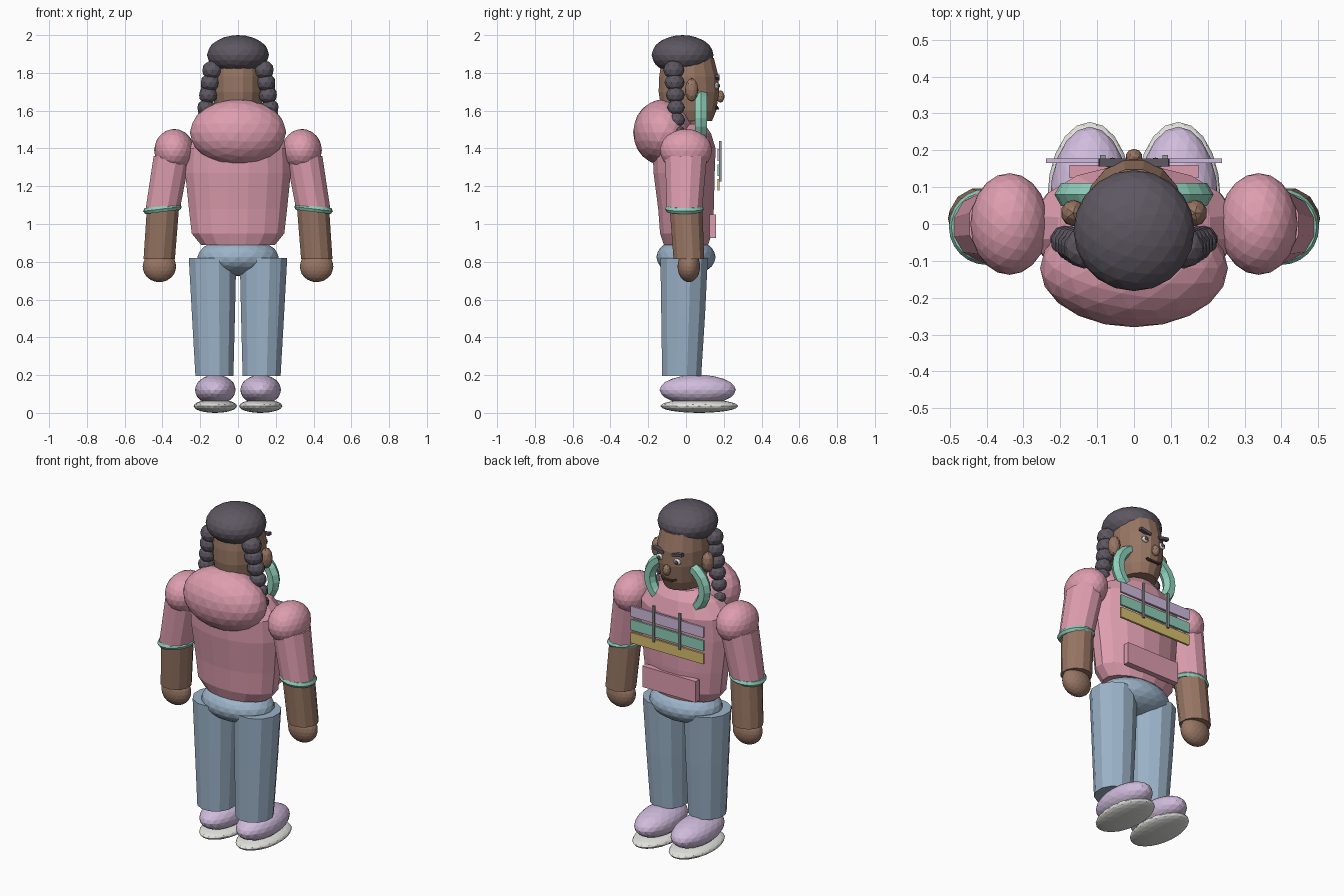
import bpy, bmesh, math
from mathutils import Matrix, Vector

if "Cube" in bpy.data.objects:
    bpy.data.objects.remove(bpy.data.objects["Cube"], do_unlink=True)


def material(name, r, g, b):
    m = bpy.data.materials.new(name)
    m.use_nodes = True
    m.diffuse_color = (r, g, b, 1)
    m.node_tree.nodes["Principled BSDF"].inputs["Base Color"].default_value = (r, g, b, 1)
    return m


PINK = material("pink", .73, .34, .43)
SKIN = material("brown skin", .31, .18, .125)
HAIR = material("charcoal", .11, .095, .12)
BLUE = material("denim blue", .33, .45, .58)
LILAC = material("lilac", .63, .50, .72)
WHITE = material("off white", .76, .76, .72)
TEAL = material("teal", .27, .62, .49)
GOLD = material("mustard", .68, .52, .16)
GREY = material("grey", .3, .3, .32)
MOUTH = material("dark brown", .09, .045, .04)


def finish(name, bm, mat):
    mesh = bpy.data.meshes.new(name)
    bmesh.ops.recalc_face_normals(bm, faces=bm.faces)
    bm.to_mesh(mesh)
    bm.free()
    mesh.materials.append(mat)
    ob = bpy.data.objects.new(name, mesh)
    bpy.context.collection.objects.link(ob)
    return ob


def ball(name, mat, loc, size, detail=3):
    bm = bmesh.new()
    bmesh.ops.create_icosphere(bm, subdivisions=detail, radius=1,
                               matrix=Matrix.LocRotScale(Vector(loc), None, Vector(size)))
    return finish(name, bm, mat)


def box(name, mat, loc, size, tilt=0):
    bm = bmesh.new()
    turn = Matrix.Rotation(tilt, 3, 'Y')
    bmesh.ops.create_cube(bm, size=1, matrix=Matrix.LocRotScale(Vector(loc), turn, Vector(size)))
    return finish(name, bm, mat)


def loft(name, mat, rings, sides=12):
    """Skin elliptical rings given as (x, y, z, radius x, radius y)."""
    bm = bmesh.new()
    loops = []
    for x, y, z, rx, ry in rings:
        angles = [math.tau * (i + .5) / sides for i in range(sides)]
        loops.append([bm.verts.new((x + rx * math.cos(a), y + ry * math.sin(a), z)) for a in angles])
    for low, high in zip(loops, loops[1:]):
        for i in range(sides):
            j = (i + 1) % sides
            bm.faces.new((low[i], low[j], high[j], high[i]))
    bm.faces.new(loops[0][::-1])
    bm.faces.new(loops[-1])
    return finish(name, bm, mat)


def ring(name, mat, loc, major, minor, turn, squash=1, around=24, tube=6):
    bm = bmesh.new()
    rows = []
    for i in range(around):
        a = math.tau * i / around
        row = []
        for k in range(tube):
            b = math.tau * k / tube
            r = major + minor * math.cos(b)
            p = Vector((r * math.cos(a), r * math.sin(a) * squash, minor * math.sin(b)))
            row.append(bm.verts.new(turn @ p + Vector(loc)))
        rows.append(row)
    for i in range(around):
        n = (i + 1) % around
        for k in range(tube):
            m = (k + 1) % tube
            bm.faces.new((rows[i][k], rows[n][k], rows[n][m], rows[i][m]))
    return finish(name, bm, mat)


# Torso, hood and hips
loft("torso", PINK, [(0, 0, .89, .20, .12), (0, 0, .95, .25, .14), (0, 0, 1.08, .265, .15),
                     (0, -.01, 1.27, .285, .165), (0, -.01, 1.40, .28, .17),
                     (0, -.01, 1.48, .21, .145), (0, 0, 1.53, .11, .10)], 16)
ball("hood", PINK, (0, -.12, 1.485), (.255, .16, .175))
ball("hips", BLUE, (0, 0, .825), (.215, .157, .10))

# Chest stripes, bars and pocket
for label, mat, z in (("upper", LILAC, 1.365), ("middle", TEAL, 1.285), ("lower", GOLD, 1.208)):
    box(label + "_stripe", mat, (0, .172, z), (.478, .012, .062))
for side in (-1, 1):
    box("chest_bar", GREY, (side * .085, .181, 1.333), (.014, .012, .215))
box("pocket", PINK, (0, .142, .988), (.35, .035, .125))

# Head, neck and hair
loft("neck", SKIN, [(0, 0, 1.46, .08, .08), (0, 0, 1.58, .08, .08)])
loft("head", SKIN, [(0, .015, 1.545, .10, .125), (0, .015, 1.60, .122, .148), (0, .015, 1.70, .138, .163),
                    (0, .015, 1.78, .14, .16), (0, .01, 1.88, .125, .14)], 16)
ball("hair_cap", HAIR, (0, -.018, 1.895), (.164, .164, .105))
ring("neck_band", TEAL, (0, .08, 1.56), .18, .036, Matrix.Rotation(math.pi / 2, 3, 'X'), .82)

# Face
ball("nose", SKIN, (0, .182, 1.675), (.023, .022, .033), 2)
box("mouth", MOUTH, (0, .167, 1.612), (.06, .014, .01))
for side in (-1, 1):
    ball("ear", SKIN, (side * .165, .03, 1.71), (.034, .036, .062), 2)
    ball("eye", WHITE, (side * .058, .163, 1.732), (.023, .012, .019), 2)
    ball("pupil", HAIR, (side * .058, .174, 1.732), (.011, .006, .011), 2)
    box("eyebrow", HAIR, (side * .06, .167, 1.776), (.072, .022, .017), -side * .2)
    box("mouth_corner", MOUTH, (side * .037, .163, 1.616), (.022, .014, .01), -side * .5)

    # Braid of shrinking balls
    for i in range(6):
        r = .056 - .003 * i
        drop = min(i, 4) * .008
        ball("braid_bead", HAIR, (side * (.135 + .7 * drop + .006 * i), -.065 + .004 * i, 1.815 - .066 * i),
             (r, r, r * .92), 2)
    ball("braid_tip", HAIR, (side * .195, -.04, 1.445), (.026, .026, .03), 2)

    # Arm
    ball("shoulder", PINK, (side * .338, 0, 1.39), (.106, .138, .113))
    loft("sleeve", PINK, [(side * .398, -.008, 1.08, .094, .097), (side * .35, 0, 1.36, .10, .115)])
    ring("cuff", TEAL, (side * .40, -.008, 1.08), .085, .018, Matrix.Rotation(side * .12, 3, 'Y'))
    loft("forearm", SKIN, [(side * .417, .015, .815, .086, .084), (side * .397, 0, 1.09, .088, .09)])
    ball("hand", SKIN, (side * .416, .015, .775), (.089, .06, .083))

    # Leg
    loft("trouser_leg", BLUE, [(side * .125, -.023, .195, .104, .107), (side * .13, -.015, .52, .118, .12),
                               (side * .135, -.01, .82, .13, .13)])
    ball("shoe", LILAC, (side * .12, .062, .122), (.108, .202, .08))
    ball("sole", WHITE, (side * .12, .07, .036), (.115, .207, .036))
